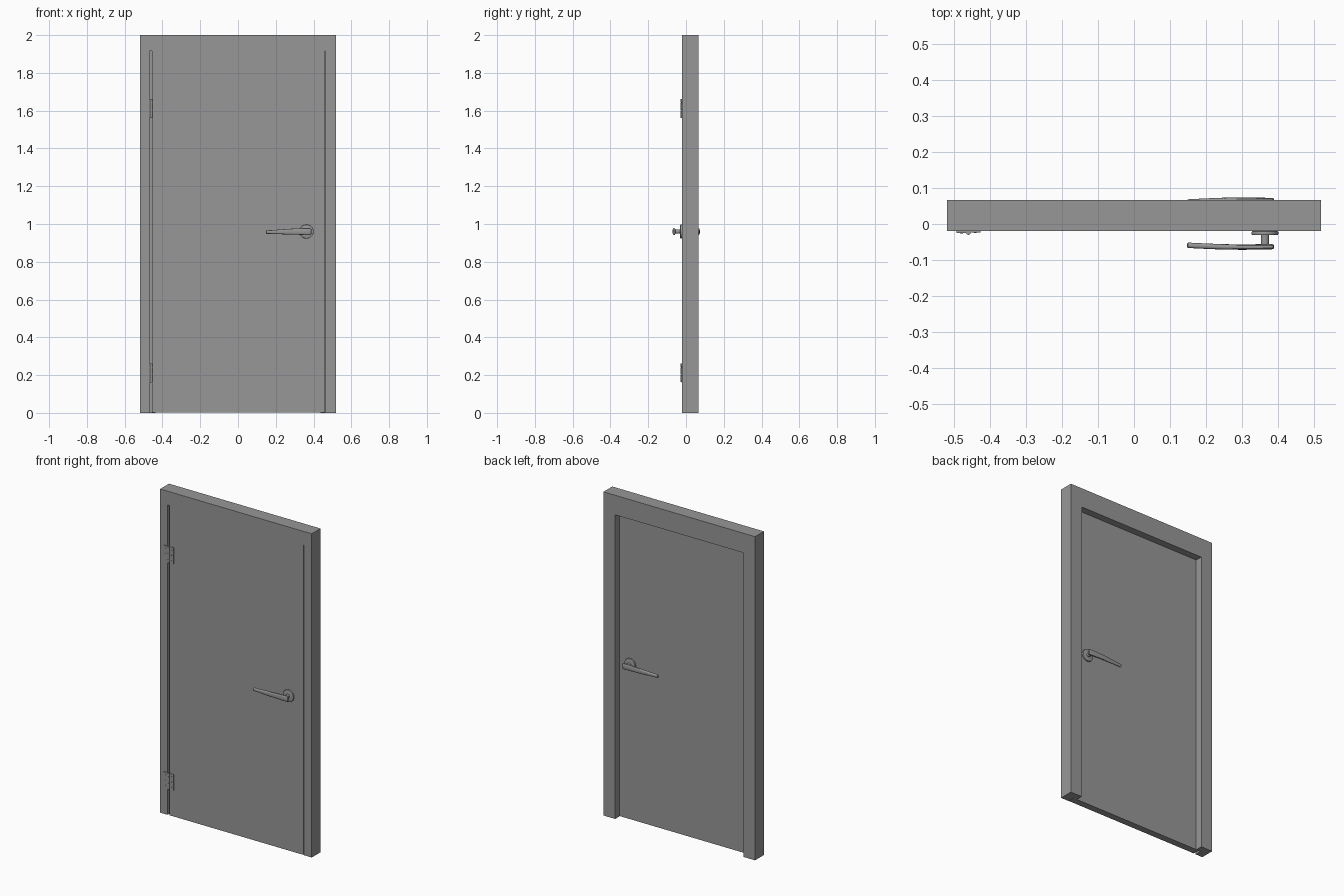
import bpy, bmesh, math
from mathutils import Matrix

if "Cube" in bpy.data.objects:
    bpy.data.objects.remove(bpy.data.objects["Cube"])

FRONT, BACK, LEAF_BACK = -0.02, 0.066, 0.022

# Dark grey paint shared by all parts
paint = bpy.data.materials.new("dark_grey")
paint.diffuse_color = (.31, .31, .31, 1)
paint.use_nodes = True
paint.node_tree.nodes["Principled BSDF"].inputs["Base Color"].default_value = paint.diffuse_color


def finish(name, bm, smooth=False):
    bmesh.ops.recalc_face_normals(bm, faces=bm.faces)
    me = bpy.data.meshes.new(name)
    bm.to_mesh(me)
    bm.free()
    me.materials.append(paint)
    ob = bpy.data.objects.new(name, me)
    bpy.context.collection.objects.link(ob)
    if smooth:
        bpy.ops.object.select_all(action='DESELECT')
        ob.select_set(True)
        bpy.context.view_layer.objects.active = ob
        bpy.ops.object.shade_smooth_by_angle(angle=math.radians(35))
    return ob


def box(name, x0, x1, y0, y1, z0, z1):
    bm = bmesh.new()
    m = Matrix.Translation(((x0 + x1) / 2, (y0 + y1) / 2, (z0 + z1) / 2))
    m = m @ Matrix.Diagonal((x1 - x0, y1 - y0, z1 - z0, 1))
    bmesh.ops.create_cube(bm, size=1, matrix=m)
    return finish(name, bm)


def cylinder(name, r, length, loc, axis='Y', sides=32, bevel=0):
    bm = bmesh.new()
    rot = Matrix.Rotation(math.pi / 2, 4, 'X') if axis == 'Y' else Matrix()
    bmesh.ops.create_cone(bm, cap_ends=True, segments=sides, radius1=r, radius2=r,
                          depth=length, matrix=Matrix.Translation(loc) @ rot)
    if bevel:
        rims = [e for e in bm.edges if any(len(f.verts) > 4 for f in e.link_faces)]
        bmesh.ops.bevel(bm, geom=rims, offset=bevel, segments=2, affect='EDGES', profile=0.5)
    return finish(name, bm, True)


def loft(rings):
    bm = bmesh.new()
    rows = [[bm.verts.new(p) for p in ring] for ring in rings]
    n = len(rows[0])
    for a, b in zip(rows, rows[1:]):
        for i in range(n):
            bm.faces.new((a[i], a[(i + 1) % n], b[(i + 1) % n], b[i]))
    bm.faces.new(rows[0])
    bm.faces.new(rows[-1])
    return bm


# Rebated frame: (left inset, top inset, right inset, y) swept up, across and down
section = [(0, 0, 0, FRONT), (.050, .085, .054, FRONT), (.050, .085, .054, LEAF_BACK),
           (.080, .121, .080, LEAF_BACK), (.080, .121, .080, BACK), (0, 0, 0, BACK)]
W = .518
finish("door_frame", loft([
    [(-W + l, y, 0) for l, t, r, y in section],
    [(-W + l, y, 2 - t) for l, t, r, y in section],
    [(W - r, y, 2 - t) for l, t, r, y in section],
    [(W - r, y, 0) for l, t, r, y in section]]))

# Door leaf, flush with the frame front
box("door_leaf", -.455, .461, FRONT, LEAF_BACK, .001, 1.915)

# Lever handles, mirrored on the two sides of the leaf
HX, HZ = .363, .96
# stations: x, distance out from leaf, half thickness, half height, z offset
stations = [(.147, .039, .005, .006, -.003), (.150, .039, .0075, .009, -.003),
            (.20, .0415, .0075, .011, -.002), (.25, .0435, .0075, .014, -.001),
            (.30, .044, .0075, .016, 0), (.35, .0435, .0075, .018, 0),
            (.380, .043, .0075, .018, 0), (.386, .043, .0065, .016, 0),
            (.388, .043, .004, .012, 0)]
for side, s in (("front", -1), ("back", 1)):
    face = FRONT if s < 0 else LEAF_BACK
    cylinder(side + "_rosette", .037, .011, (HX, face + s * .0055, HZ), bevel=.003)
    cylinder(side + "_handle_neck", .0115, .034, (HX, face + s * .025, HZ), sides=24)
    rings = []
    for x, out, ht, hh, dz in stations:
        ring = []
        for i in range(16):
            a = 2 * math.pi * i / 16
            c, n = math.cos(a), math.sin(a)
            # rounded-rectangle section
            ring.append((x, face + s * (out + ht * math.copysign(abs(c) ** .7, c)),
                         HZ + dz + hh * math.copysign(abs(n) ** .7, n)))
        rings.append(ring)
    finish(side + "_lever", loft(rings), True)

# Hinges
for label, z in (("lower", .212), ("upper", 1.612)):
    box(label + "_hinge_frame_plate", -.492, -.460, FRONT - .005, FRONT + .002, z - .05, z + .05)
    box(label + "_hinge_leaf_plate", -.460, -.425, FRONT - .003, FRONT + .002, z - .05, z + .05)
    for k in range(5):
        cylinder(f"{label}_hinge_knuckle_{k}", .0065, .0192,
                 (-.459, FRONT - .0035, z + (k - 2) * .02), 'Z', 16)
    for k in (-1, 0, 1):
        for x, d in ((-.478, .0055), (-.440, .0035)):
            cylinder(f"{label}_hinge_screw", .004, .002,
                     (x, FRONT - d, z + k * .032), 'Y', 12)
